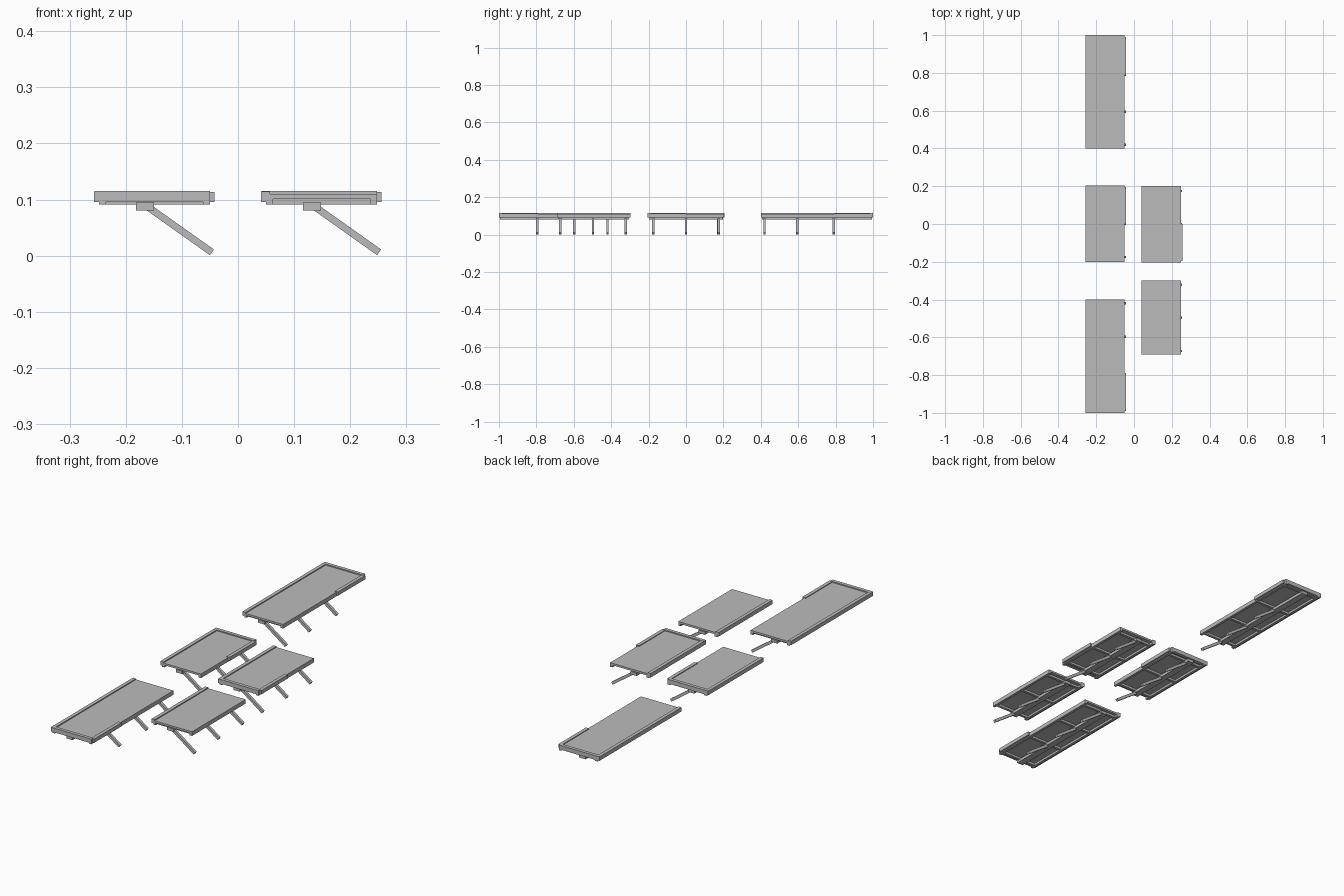
import bpy
from mathutils import Vector

cube = bpy.data.objects.get("Cube")
if cube:
    bpy.data.objects.remove(cube)

grey = bpy.data.materials.new("plain_grey")
grey.use_nodes = True
colour = (0.5, 0.5, 0.5, 1)
grey.diffuse_color = colour
grey.node_tree.nodes["Principled BSDF"].inputs["Base Color"].default_value = colour


def box(name, lo, hi):
    """Axis-aligned box between two corners."""
    lo, hi = Vector(lo), Vector(hi)
    bpy.ops.mesh.primitive_cube_add(size=1)
    ob = bpy.context.object
    ob.name = name
    size, mid = hi - lo, (lo + hi) / 2
    for v in ob.data.vertices:
        v.co = Vector(a * b for a, b in zip(v.co, size))
    ob.location = mid
    ob.data.materials.append(grey)
    return ob


def strut(name, start, end, thick):
    """Square bar between two points, kept upright in y."""
    start, end = Vector(start), Vector(end)
    half = (end - start).length / 2
    ob = box(name, (-half, -thick / 2, -thick / 2), (half, thick / 2, thick / 2))
    ob.rotation_mode = 'QUATERNION'
    ob.rotation_quaternion = Vector((1, 0, 0)).rotation_difference(end - start)
    ob.location = (start + end) / 2


def platform(name, x, y0, y1, supports, rim_end=0, rim_split=None):
    """Deck with frame, braces and kerbs; x is the outer rear edge."""
    right = x + 0.207
    box(name + "_deck", (x + 0.008, y0, 0.101), (right, y1, 0.11))
    # Frame beneath the deck
    box(name + "_rear_joist", (x + 0.009, y0, 0.091), (x + 0.021, y1, 0.101))
    box(name + "_front_joist", (right - 0.012, y0, 0.091), (right, y1, 0.101))
    box(name + "_centre_beam", (x + 0.075, y0 + 0.006, 0.081),
        (x + 0.107, y1 - 0.006, 0.0945))
    ribs = list(supports)
    if len(ribs) and rim_end > 0 and y1 - ribs[-1] > 0.1:
        ribs.append(y1 - 0.02)
    if len(ribs) and rim_end < 0 and ribs[0] - y0 > 0.1:
        ribs.append(y0 + 0.02)
    for y in ribs:
        box(name + "_cross_rib", (x + 0.02, y - 0.006, 0.091),
            (right - 0.011, y + 0.006, 0.101))
    # Sloping supports
    for y in supports:
        strut(name + "_strut", (x + 0.092, y, 0.09), (x + 0.2105, y, 0.006), 0.0125)
    # Raised kerbs
    box(name + "_rear_kerb", (x, y0, 0.096), (x + 0.016, y1, 0.1145))
    if rim_end:
        a, b = (y1 - 0.016, y1) if rim_end > 0 else (y0, y0 + 0.016)
        box(name + "_end_kerb", (x + 0.001, a, 0.0955), (right, b, 0.115))
        a, b = (rim_split, y1 - 0.01) if rim_end > 0 else (y0 + 0.01, rim_split)
        box(name + "_front_kerb", (right - 0.008, a, 0.096), (right + 0.008, b, 0.1135))


left_x, right_x = -0.257, 0.041
platform("back_platform", left_x, 0.4, 1.0, (0.42, 0.595, 0.79), 1, 0.79)
platform("middle_platform", left_x, -0.2, 0.205, (-0.175, 0, 0.172), 1, 0)
platform("front_platform", left_x, -1.0, -0.4, (-0.795, -0.597, -0.42), -1, -0.79)
platform("side_platform", right_x, -0.205, 0.2, (-0.175, 0, 0.175), -1, 0)
platform("open_platform", right_x, -0.69, -0.298, (-0.672, -0.497, -0.322))
